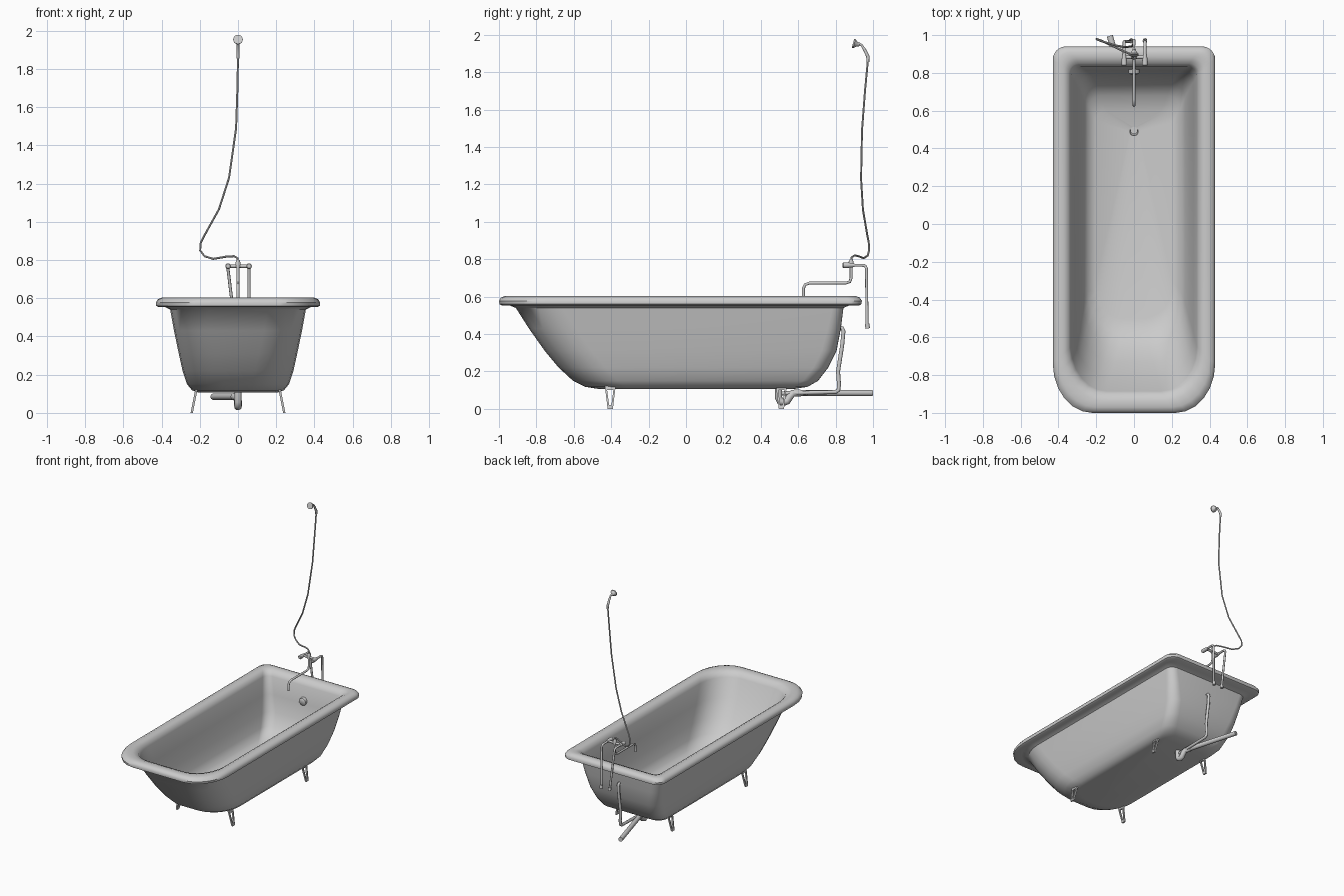
import bpy, bmesh, math
from mathutils import Vector


def finish(bm, name, angle=40):
    bmesh.ops.recalc_face_normals(bm, faces=bm.faces)
    me = bpy.data.meshes.new(name)
    bm.to_mesh(me)
    bm.free()
    ob = bpy.data.objects.new(name, me)
    bpy.context.collection.objects.link(ob)
    bpy.ops.object.select_all(action='DESELECT')
    ob.select_set(True)
    bpy.context.view_layer.objects.active = ob
    bpy.ops.object.shade_smooth_by_angle(angle=math.radians(angle))
    return ob


def loft(bm, rings, cap_start=True, cap_end=True):
    vs = [[bm.verts.new(p) for p in r] for r in rings]
    n = len(vs[0])
    for a, b in zip(vs, vs[1:]):
        for i in range(n):
            j = (i + 1) % n
            bm.faces.new((a[i], a[j], b[j], b[i]))
    if cap_start:
        bm.faces.new(vs[0][::-1])
    if cap_end:
        bm.faces.new(vs[-1])


def tube(name, pts, radius, sides=10):
    """Round tube along a path; radius is one number or one per point."""
    pts = [Vector(p) for p in pts]
    rad = radius if isinstance(radius, (list, tuple)) else [radius] * len(pts)
    dirs = [(b - a).normalized() for a, b in zip(pts, pts[1:])]
    tang = [dirs[0]] + [(a + b).normalized() for a, b in zip(dirs, dirs[1:])] + [dirs[-1]]
    u = dirs[0].orthogonal().normalized()
    rings = []
    for p, t, r in zip(pts, tang, rad):
        u = (u - t * u.dot(t)).normalized()
        v = t.cross(u)
        rings.append([p + r * (u * math.cos(k * math.tau / sides) + v * math.sin(k * math.tau / sides))
                      for k in range(sides)])
    bm = bmesh.new()
    loft(bm, rings)
    return finish(bm, name)


def tub_ring(z, hx, y0, y1, rf, rb, seg=6):
    """Rounded rectangle: wide corners rf at the front, tight corners rb at the back."""
    half = (y1 - y0) / 2
    fy, by = min(rf * 1.25, half), min(rb, half)
    corners = [(hx - rb, y1 - by, rb, by, 0), (-hx + rb, y1 - by, rb, by, 1),
               (-hx + rf, y0 + fy, rf, fy, 2), (hx - rf, y0 + fy, rf, fy, 3)]
    out = []
    for cx, cy, rx, ry, q in corners:
        for k in range(seg + 1):
            a = (q + k / seg) * math.pi / 2
            out.append((cx + rx * math.cos(a), cy + ry * math.sin(a), z))
    return out


# tub: outer wall, rolled rim, inner wall and sloping floor as one loft
profile = [
    (0.107, 0.21, -0.47, 0.58, 0.16, 0.07),
    (0.118, 0.24, -0.54, 0.65, 0.18, 0.08),
    (0.15, 0.267, -0.604, 0.706, 0.19, 0.08),
    (0.22, 0.29, -0.68, 0.76, 0.20, 0.08),
    (0.31, 0.31, -0.755, 0.805, 0.20, 0.08),
    (0.43, 0.335, -0.84, 0.828, 0.20, 0.07),
    (0.54, 0.355, -0.91, 0.842, 0.20, 0.06),
    (0.556, 0.385, -0.95, 0.88, 0.20, 0.06),
    (0.553, 0.415, -0.985, 0.925, 0.21, 0.06),
    (0.56, 0.428, -0.997, 0.938, 0.21, 0.07),
    (0.578, 0.43, -1.0, 0.94, 0.21, 0.07),
    (0.594, 0.42, -0.99, 0.93, 0.21, 0.07),
    (0.603, 0.40, -0.97, 0.91, 0.20, 0.06),
    (0.602, 0.37, -0.935, 0.88, 0.20, 0.06),
    (0.59, 0.345, -0.90, 0.85, 0.19, 0.05),
    (0.56, 0.333, -0.885, 0.832, 0.19, 0.05),
    (0.43, 0.315, -0.815, 0.812, 0.19, 0.06),
    (0.31, 0.292, -0.73, 0.785, 0.19, 0.07),
    (0.22, 0.27, -0.655, 0.738, 0.19, 0.07),
    (0.165, 0.245, -0.575, 0.68, 0.18, 0.07),
    (0.145, 0.205, -0.50, 0.60, 0.15, 0.06),
    (0.122, 0.022, 0.468, 0.512, 0.0176, 0.022),
    (0.112, 0.020, 0.470, 0.510, 0.016, 0.020),
]
bm = bmesh.new()
loft(bm, [tub_ring(*p) for p in profile])
finish(bm, "bathtub", 45)

# feet: tapered open triangular frames, splayed outward
for side, sn in ((-1, "left"), (1, "right")):
    for yc, yn in ((-0.405, "front"), (0.51, "back")):
        outer = [(-0.03, 0.13), (0.03, 0.13), (0.014, 0.0), (-0.014, 0.0)]
        inner = [(-0.017, 0.102), (0.017, 0.102), (0.006, 0.02), (-0.006, 0.02)]
        bm = bmesh.new()
        layers = []
        for off in (-0.006, 0.006):
            layers.append([[bm.verts.new((side * (0.242 - 0.2 * z + off), yc + y, z))
                            for y, z in loop] for loop in (outer, inner)])
        for i in range(4):
            j = (i + 1) % 4
            for o, n in layers:
                bm.faces.new((o[i], o[j], n[j], n[i]))
            for k in (0, 1):
                a, b = layers[0][k], layers[1][k]
                bm.faces.new((a[i], a[j], b[j], b[i]))
        finish(bm, f"{yn}_{sn}_foot", 30)

# waste trap, drain pipe and overflow
tube("waste_trap", [(0, 0.495, 0.125), (0, 0.495, 0.06), (0, 0.503, 0.042), (0, 0.52, 0.034),
                    (0, 0.54, 0.042), (0, 0.555, 0.065), (-0.006, 0.57, 0.083), (-0.02, 0.61, 0.085)],
     0.02, 12)
tube("waste_pipe", [(-0.012, 0.59, 0.085), (-0.128, 0.996, 0.085)], 0.017, 12)
tube("overflow_pipe", [(0, 0.815, 0.435), (0, 0.835, 0.432), (0, 0.842, 0.415), (0, 0.835, 0.34),
                       (0, 0.813, 0.20), (0, 0.818, 0.13), (0, 0.815, 0.10), (0, 0.80, 0.09),
                       (0, 0.51, 0.083)], 0.011)
tube("overflow_cap", [(0, 0.825, 0.45), (0, 0.80, 0.447), (0, 0.793, 0.446)], [0.03, 0.03, 0.02], 16)

# taps: supply pipes, handles and crossbar
for name, xt, xb in (("left", -0.052, -0.015), ("right", 0.058, 0.058)):
    tube(name + "_supply_pipe", [(xt, 0.86, 0.768), (xt, 0.945, 0.768), (xt, 0.958, 0.764),
                                 (xt, 0.965, 0.75), (xb, 0.968, 0.445)], 0.008)
    tube(name + "_pipe_end", [(xb, 0.968, 0.455), (xb, 0.972, 0.43)], 0.012)
    tube(name + "_tap_handle", [(xt, 0.838, 0.768), (xt, 0.842, 0.768), (xt, 0.862, 0.768),
                                (xt, 0.90, 0.768)], [0.011, 0.015, 0.015, 0.01])
tube("tap_crossbar", [(-0.052, 0.883, 0.768), (0.058, 0.883, 0.768)], 0.009)

# spout and hose connector
tube("spout", [(0, 0.883, 0.775), (0, 0.883, 0.70), (0, 0.876, 0.68), (0, 0.855, 0.673),
               (0, 0.66, 0.673), (0, 0.637, 0.664), (0, 0.628, 0.645), (0, 0.628, 0.603)], 0.008)
tube("hose_connector", [(0, 0.883, 0.76), (0, 0.883, 0.785), (0, 0.883, 0.80)], [0.014, 0.014, 0.008])

# shower hose
tube("shower_hose", [(0, 0.883, 0.79), (-0.003, 0.886, 0.81), (-0.02, 0.90, 0.82), (-0.06, 0.917, 0.818),
                     (-0.13, 0.95, 0.806), (-0.175, 0.972, 0.82), (-0.198, 0.979, 0.85),
                     (-0.195, 0.977, 0.89), (-0.175, 0.969, 0.93), (-0.10, 0.946, 1.065),
                     (-0.047, 0.936, 1.23), (-0.01, 0.941, 1.49), (-0.003, 0.957, 1.70),
                     (0, 0.973, 1.87)], 0.0055, 8)

# hand shower
tube("shower_handle", [(0, 0.973, 1.855), (0, 0.972, 1.885), (0, 0.955, 1.92), (0, 0.938, 1.946),
                       (0, 0.92, 1.955)], [0.007, 0.009, 0.008, 0.006, 0.007])
tube("shower_head", [(0, 0.928, 1.946), (0, 0.912, 1.95), (0, 0.90, 1.953), (0, 0.893, 1.955)],
     [0.007, 0.014, 0.025, 0.025], 16)
